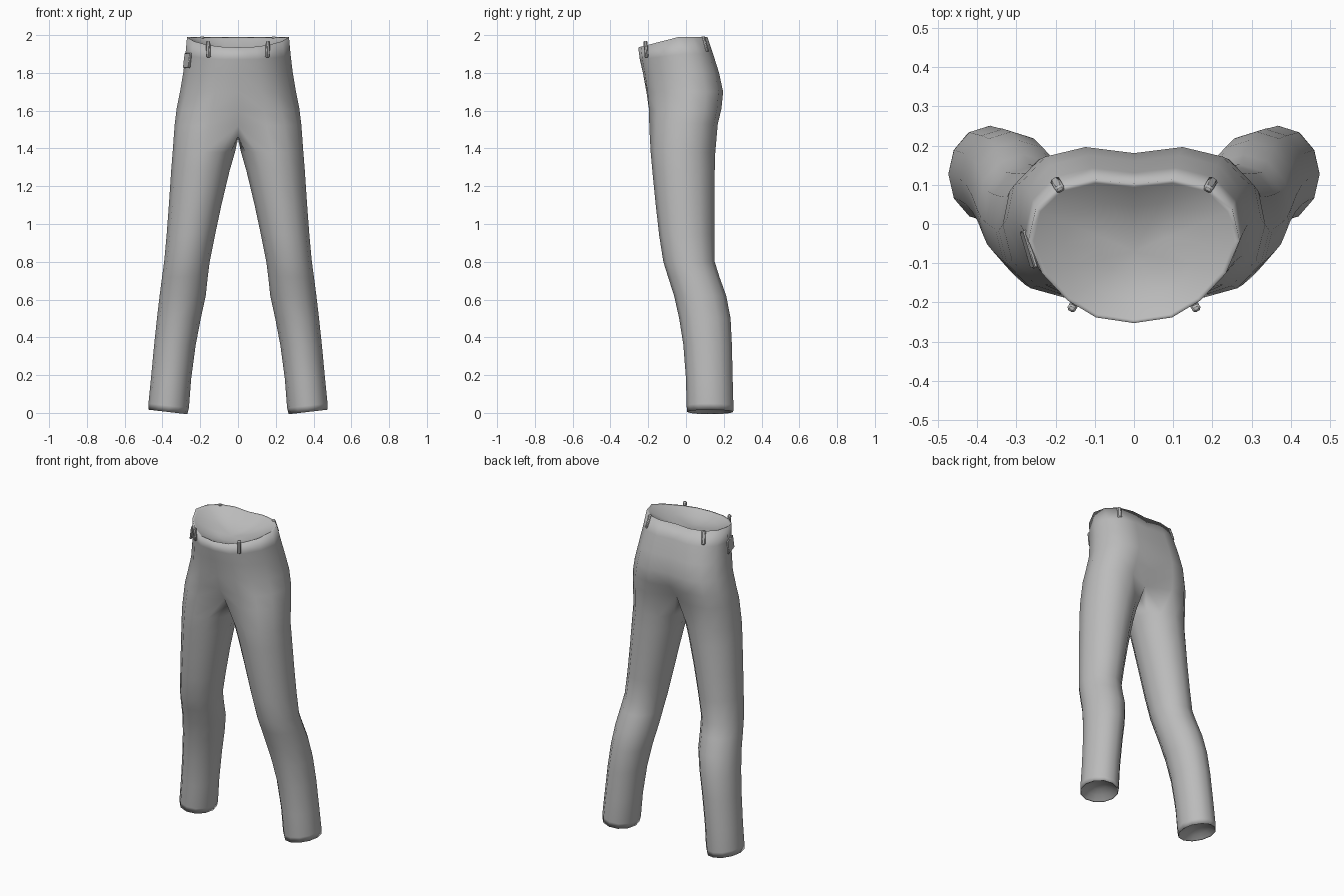
import bpy, bmesh, math
from mathutils import Vector

cube = bpy.data.objects.get("Cube")
if cube:
    bpy.data.objects.remove(cube, do_unlink=True)

cloth = bpy.data.materials.new("grey_cloth")
cloth.use_nodes = True
GREY = (0.5, 0.5, 0.5, 1)
cloth.diffuse_color = GREY
cloth.node_tree.nodes["Principled BSDF"].inputs["Base Color"].default_value = GREY


def finish(name, bm, angle):
    mesh = bpy.data.meshes.new(name)
    bm.to_mesh(mesh)
    bm.free()
    mesh.materials.append(cloth)
    ob = bpy.data.objects.new(name, mesh)
    bpy.context.collection.objects.link(ob)
    bpy.ops.object.select_all(action='DESELECT')
    bpy.context.view_layer.objects.active = ob
    ob.select_set(True)
    bpy.ops.object.shade_smooth_by_angle(angle=math.radians(angle))
    return ob


# Half outlines, front centre to back centre: (share of width, share of depth)
WAIST = [(0, 0), (.36, .04), (.63, .16), (.87, .35), (1, .58),
         (.93, .8), (.72, .95), (.38, 1.01), (0, .98)]
THIGH = [(0, .02), (.45, 0), (.74, .1), (.93, .28), (1, .53),
         (.95, .76), (.76, .94), (.44, 1), (0, .95)]

# Hip rows: front z, back z, half width, front y, back y, centre dent, thigh share
HIPS = [(1.935, 1.99, .27, -.253, .11, 0, 0),
        (1.87, 1.90, .278, -.245, .14, 0, .1),
        (1.80, 1.80, .29, -.23, .172, 0, .25),
        (1.70, 1.70, .307, -.213, .194, 0, .4),
        (1.60, 1.61, .325, -.20, .187, .008, .7),
        (1.52, 1.53, .335, -.195, .17, .05, 1)]

# Leg rows: z, inner x, outer x, front y, back y
LEGS = [(1.38, .016, .346, -.187, .155),
        (1.28, .045, .354, -.178, .152),
        (1.10, .088, .366, -.16, .15),
        (.94, .122, .378, -.142, .15),
        (.80, .15, .391, -.12, .152),
        (.72, .16, .402, -.095, .177),
        (.62, .171, .415, -.063, .213),
        (.50, .197, .429, -.036, .236),
        (.36, .224, .444, -.014, .243),
        (.18, .248, .461, 0, .247),
        (.05, .26, .474, .003, .251),
        (.017, .268, .474, .006, .25)]

bm = bmesh.new()


def hip_row(zf, zb, w, yf, yb, dent, share):
    row = []
    for i, (a, b) in enumerate(zip(WAIST, THIGH)):
        u, v = Vector(a).lerp(Vector(b), share)
        push = dent * max(0, 1 - u * 2.2) * (1 if i < 4 else -1)
        rise = min(1, v * 1.7)
        row.append(bm.verts.new((u * w, yf + v * (yb - yf) + push,
                                 zf + rise * (zb - zf))))
    return row


def leg_row(z, xi, xo, yf, yb):
    cx, cy, rx, ry = (xi + xo) / 2, (yf + yb) / 2, (xo - xi) / 2, (yb - yf) / 2
    row = []
    for i in range(12):
        a = math.radians(30 * (i - 4))
        low = -.012 * (1 - math.cos(a)) if z < .1 else 0
        row.append(bm.verts.new((cx + rx * math.cos(a), cy + ry * math.sin(a), z + low)))
    return row


def bridge(a, b, closed):
    n = len(a)
    for i in range(n if closed else n - 1):
        j = (i + 1) % n
        bm.faces.new((a[i], b[i], b[j], a[j]))


def hollow(row, centre, depth, closed):
    """Shallow dished lining inside an opening."""
    centre = Vector(centre)
    for scale in (.95, .7, .35):
        sink = Vector((0, 0, depth * (1 - scale * scale)))
        inner = [bm.verts.new(centre.lerp(v.co, scale) + sink) for v in
                 (row if scale == .95 else first)]
        if scale == .95:
            first = inner
            outer = row
        bridge(outer, inner, closed)
        outer = inner
    tip = bm.verts.new(centre + Vector((0, 0, depth)))
    for i in range(len(outer) if closed else len(outer) - 1):
        bm.faces.new((outer[i], tip, outer[(i + 1) % len(outer)]))


# Hips with the dished waist opening
hips = [hip_row(*r) for r in HIPS]
for a, b in zip(hips, hips[1:]):
    bridge(a, b, False)
hollow(hips[0], (0, -.07, 1.97), -.07, False)

# Crotch seam closes the half hip row into one leg loop
seam = [bm.verts.new((0, y, z)) for y, z in ((.06, 1.47), (0, 1.45), (-.08, 1.465))]
legs = [hips[-1] + seam] + [leg_row(*r) for r in LEGS]
for a, b in zip(legs, legs[1:]):
    bridge(a, b, True)
hollow(legs[-1], (.371, .128, .008), .04, True)

# Mirror the half to the other side
bmesh.ops.mirror(bm, geom=bm.verts[:] + bm.edges[:] + bm.faces[:],
                 axis='X', merge_dist=.0005)
bmesh.ops.recalc_face_normals(bm, faces=bm.faces[:])
finish("trousers", bm, 180)


def strip(name, centre, out, lean, size):
    """Small bevelled cloth block facing outward, leaning with the waistband."""
    b = bmesh.new()
    bmesh.ops.create_cube(b, size=1)
    for v in b.verts:
        v.co = Vector(c * s for c, s in zip(v.co, size))
    bmesh.ops.bevel(b, geom=b.edges[:], offset=min(size) * .3, segments=1,
                    affect='EDGES')
    ob = finish(name, b, 40)
    ob.location = centre
    ob.rotation_euler = (lean, 0, math.atan2(out[1], out[0]) + math.pi / 2)


# Belt loops
for side, s in (("left", 1), ("right", -1)):
    strip("front_belt_loop_" + side, (s * .157, -.212, 1.925), (s * .5, -.85),
          .08, (.022, .018, .088))
    strip("back_belt_loop_" + side, (s * .195, .1, 1.952), (s * .5, .85),
          -.3, (.024, .018, .085))

# Pocket edge on the right hip
strip("pocket_edge", (-.268, -.065, 1.865), (-1, -.3), -.12, (.1, .012, .08))
